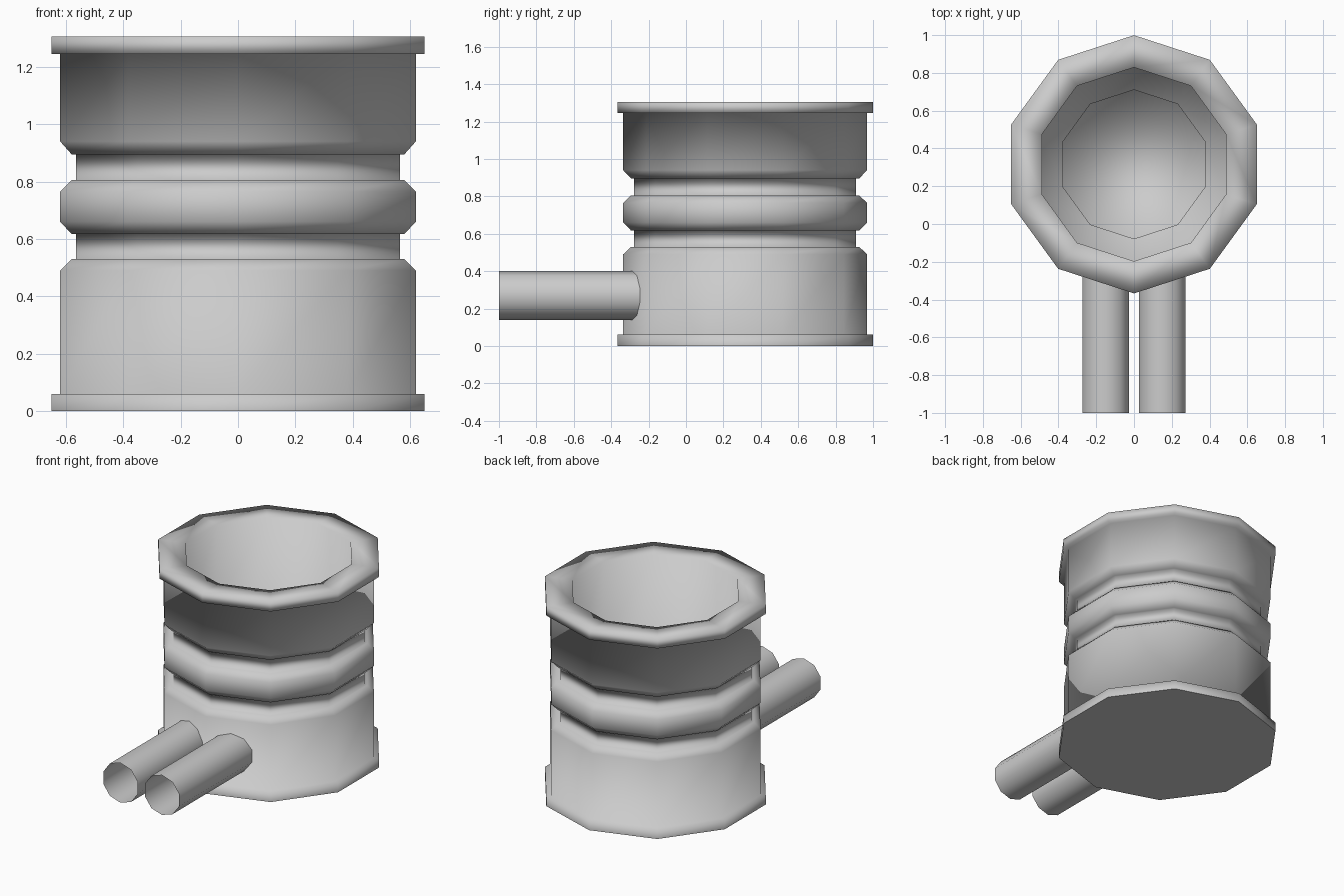
import bpy, bmesh, math
from mathutils import Matrix

if "Cube" in bpy.data.objects:
    bpy.data.objects.remove(bpy.data.objects["Cube"])

SIDES = 10
CY = 0.316
K = 1 / math.cos(math.pi / SIDES)   # half width across flats -> corner radius


def lathe(name, profile, matrix, cap_start=False, cap_end=False):
    """Revolve (radius, height) points into a ten-sided shell."""
    bm = bmesh.new()
    rings = []
    for r, h in profile:
        ring = []
        for i in range(SIDES):
            a = math.pi / 2 + 2 * math.pi * i / SIDES
            ring.append(bm.verts.new((r * math.cos(a), r * math.sin(a), h)))
        rings.append(ring)
    for lo, hi in zip(rings, rings[1:]):
        for i in range(SIDES):
            j = (i + 1) % SIDES
            bm.faces.new((lo[i], lo[j], hi[j], hi[i])).smooth = True
    if cap_start:
        base = bm.faces.new(rings[0][::-1])
        for e in base.edges:
            e.smooth = False
    if cap_end:
        bm.faces.new(rings[-1]).smooth = True
    bm.transform(matrix)
    mesh = bpy.data.meshes.new(name)
    bm.to_mesh(mesh)
    bm.free()
    obj = bpy.data.objects.new(name, mesh)
    bpy.context.collection.objects.link(obj)
    return obj


# Hollow body: flanges, chamfered bands, two grooves, stepped cavity
outer = [(0.65, 0), (0.65, 0.06), (0.62, 0.06), (0.62, 0.49), (0.58, 0.53),
         (0.565, 0.53), (0.565, 0.617), (0.58, 0.617), (0.62, 0.66),
         (0.62, 0.765), (0.58, 0.805), (0.565, 0.805), (0.565, 0.895),
         (0.58, 0.895), (0.62, 0.94), (0.62, 1.245), (0.65, 1.245),
         (0.65, 1.305)]
inner = [(0.488, 1.305), (0.488, 0.77), (0.375, 0.74), (0.375, 0.4)]
lathe("body", [(x * K, z) for x, z in outer + inner],
      Matrix.Translation((0, CY, 0)), cap_start=True, cap_end=True)

# Pair of open pipes running out of the front
for side, label in ((-1, "left"), (1, "right")):
    lathe(label + "_pipe", [(0.13, 0), (0.13, 0.82)],
          Matrix.Translation((side * 0.15, -0.18, 0.27))
          @ Matrix.Rotation(math.pi / 2, 4, 'X'))
